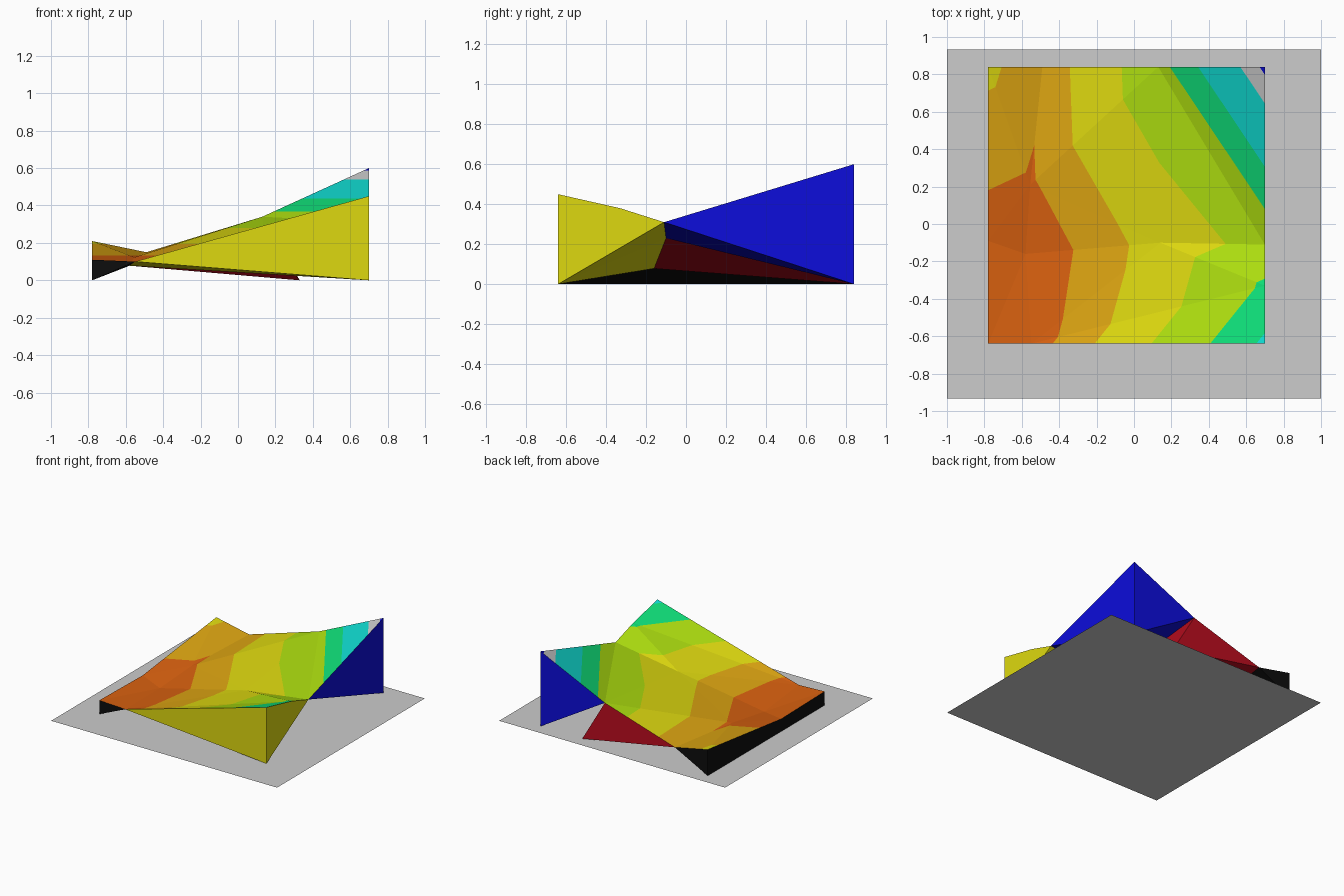
import bpy, bmesh

if "Cube" in bpy.data.objects:
    bpy.data.objects.remove(bpy.data.objects["Cube"])

def material(name, srgb):
    m = bpy.data.materials.new(name)
    m.diffuse_color = (*[c / 12.92 if c < 0.04 else ((c + 0.055) / 1.055) ** 2.4 for c in srgb], 1)
    m.use_nodes = True
    m.node_tree.nodes["Principled BSDF"].inputs["Base Color"].default_value = m.diffuse_color
    return m

MATS = {n: material(n, c) for n, c in {
    "burnt_orange": (0.85, 0.38, 0.06), "amber": (0.87, 0.65, 0.07),
    "yellow": (0.87, 0.85, 0.06), "lime": (0.68, 0.87, 0.06),
    "green": (0.06, 0.87, 0.47), "cyan": (0.06, 0.86, 0.82),
    "grey": (0.80, 0.80, 0.80), "blue": (0.05, 0.05, 0.86),
    "black": (0.05, 0.05, 0.05), "red": (0.74, 0.05, 0.12)}.items()}

# Key points of the folded canopy
P = {
    "front_left": (-0.78, -0.64, 0.11), "front_fold": (-0.55, -0.64, 0.10),
    "front_right": (0.70, -0.64, 0.45), "right_bend": (0.70, -0.33, 0.38),
    "right_fold": (0.70, -0.11, 0.31), "back_right": (0.70, 0.84, 0.60),
    "back_ridge": (0.13, 0.84, 0.34), "back_fold": (-0.49, 0.84, 0.15),
    "back_left": (-0.78, 0.84, 0.21), "left_fold": (-0.78, -0.09, 0.10),
    "dip": (-0.58, -0.16, 0.078), "hub": (0.14, -0.10, 0.23),
    "crease": (-0.555, 0.21, 0.123),
    # ground contacts
    "foot_fr": (0.70, -0.64, 0), "foot_br": (0.70, 0.84, 0),
    "foot_mid": (0.33, 0.84, 0), "foot_bl": (-0.78, 0.84, 0),
    "foot_fl": (-0.78, -0.64, 0)}

def build(name, faces, mats, cuts=()):
    bm = bmesh.new()
    verts = {}
    for f in faces:
        for k in f:
            if k not in verts:
                verts[k] = bm.verts.new(P[k])
        bm.faces.new([verts[k] for k in f])
    for z in cuts:
        bmesh.ops.bisect_plane(bm, geom=bm.verts[:] + bm.edges[:] + bm.faces[:],
                               plane_co=(0, 0, z), plane_no=(0, 0, 1))
    # Colour by height band
    for f in bm.faces:
        f.material_index = sum(f.calc_center_median().z > z for z in cuts)
    if not cuts:
        bmesh.ops.recalc_face_normals(bm, faces=bm.faces[:])
    me = bpy.data.meshes.new(name)
    bm.to_mesh(me)
    bm.free()
    for m in mats:
        me.materials.append(MATS[m])
    ob = bpy.data.objects.new(name, me)
    bpy.context.collection.objects.link(ob)
    return ob

# Ground sheet
bpy.ops.mesh.primitive_plane_add(size=2, location=(0, 0, 0))
ground = bpy.context.object
ground.name = "ground_sheet"
ground.scale = (1, 0.934, 1)
ground.data.materials.append(MATS["grey"])

# Folded canopy, contoured into colour bands
canopy = [
    ("front_left", "front_fold", "dip"),
    ("front_left", "dip", "left_fold"),
    ("front_fold", "front_right", "right_bend"),
    ("front_fold", "right_bend", "hub"),
    ("right_bend", "right_fold", "hub"),
    ("front_fold", "hub", "dip"),
    ("left_fold", "dip", "crease"),
    ("left_fold", "crease", "back_left"),
    ("back_left", "crease", "back_fold"),
    ("crease", "back_ridge", "back_fold"),
    ("dip", "hub", "crease"),
    ("crease", "hub", "back_ridge"),
    ("hub", "right_fold", "back_ridge"),
    ("right_fold", "back_right", "back_ridge")]
build("canopy", canopy,
      ["burnt_orange", "amber", "yellow", "lime", "green", "cyan", "grey", "blue"],
      (0.132, 0.195, 0.28, 0.368, 0.437, 0.54, 0.587))

def support(name, foot, rim, mat):
    # Cone of flat faces from one ground point to the canopy rim
    pairs = zip(rim, rim[1:] + rim[:1])
    build(name, [(foot, a, b) for a, b in pairs], [mat])

support("front_right_support", "foot_fr",
        ["front_fold", "front_right", "right_bend", "right_fold", "hub", "dip"], "yellow")
support("back_right_support", "foot_br",
        ["right_fold", "back_right", "back_ridge", "hub"], "blue")
support("back_support", "foot_mid",
        ["back_ridge", "back_fold", "crease", "dip", "hub"], "red")

# Left support stands on a whole ground edge
build("left_support", [
    ("foot_fl", "front_fold", "front_left"),
    ("foot_fl", "dip", "front_fold"),
    ("foot_fl", "foot_bl", "dip"),
    ("foot_bl", "crease", "dip"),
    ("foot_bl", "back_fold", "crease"),
    ("foot_bl", "back_left", "back_fold"),
    ("foot_fl", "front_left", "left_fold", "back_left", "foot_bl")], ["black"])
